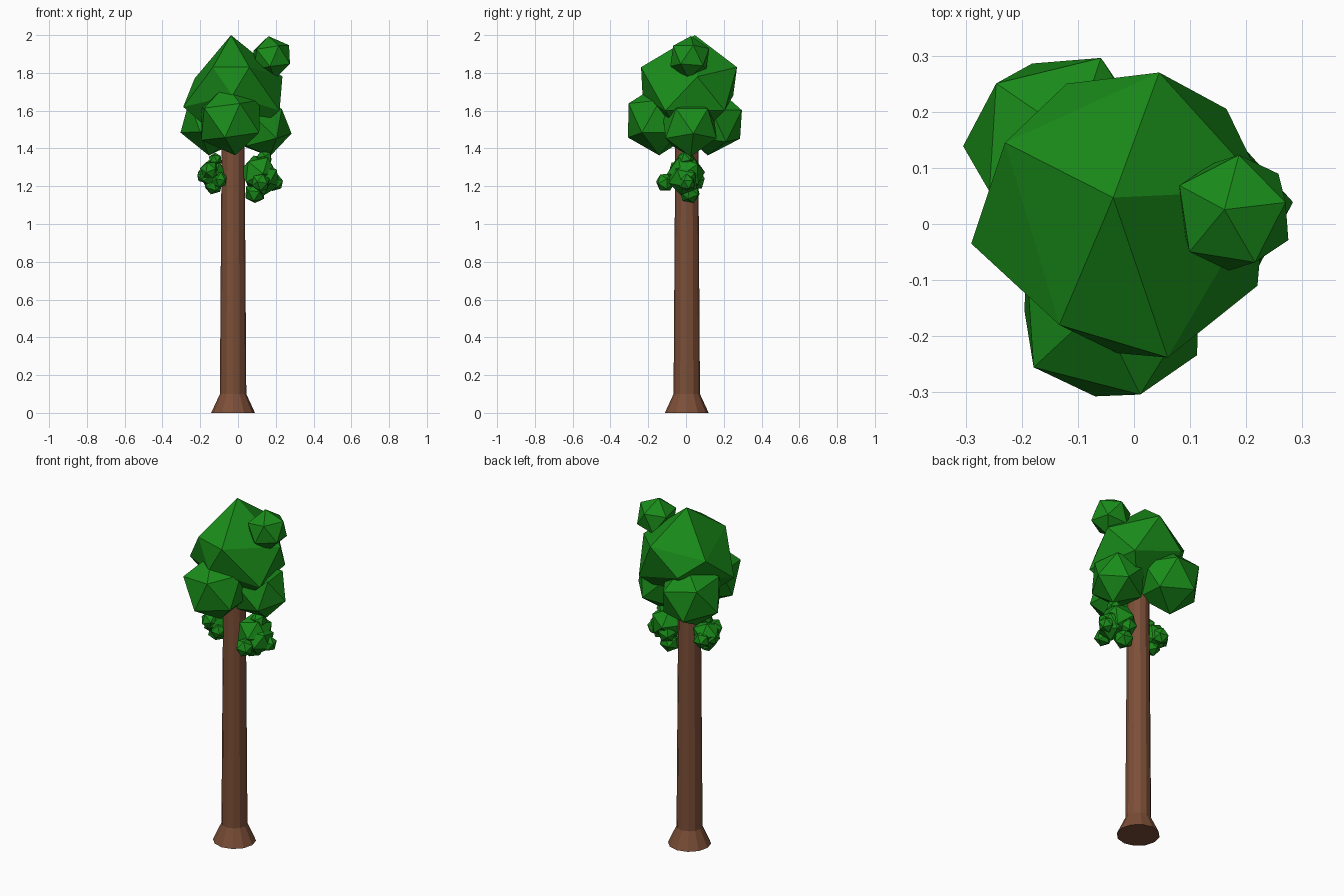
import bpy, bmesh
from mathutils import Vector, Matrix

cube = bpy.data.objects.get("Cube")
if cube:
    bpy.data.objects.remove(cube, do_unlink=True)


def material(name, rgb):
    m = bpy.data.materials.new(name)
    m.use_nodes = True
    m.diffuse_color = (*rgb, 1)
    m.node_tree.nodes["Principled BSDF"].inputs["Base Color"].default_value = (*rgb, 1)
    return m


GREEN = material("leaf green", (0.01, 0.262, 0.01))
BROWN = material("bark brown", (0.2, 0.077, 0.039))


def finish(name, bm, mat):
    bmesh.ops.recalc_face_normals(bm, faces=bm.faces)
    mesh = bpy.data.meshes.new(name)
    bm.to_mesh(mesh)
    bm.free()
    mesh.materials.append(mat)
    obj = bpy.data.objects.new(name, mesh)
    bpy.context.collection.objects.link(obj)
    return obj


def clump(name, center, radius, pole, toward):
    """Twenty-sided leaf ball: one corner at pole, its neighbour swung toward a direction."""
    z = Vector(pole).normalized()
    y = z.cross(Vector(toward)).normalized()
    turn = Matrix((y.cross(z), y, z)).transposed().to_4x4()
    bm = bmesh.new()
    bmesh.ops.create_icosphere(bm, subdivisions=1, radius=radius,
                               matrix=Matrix.Translation(center) @ turn)
    return finish(name, bm, GREEN)


# Trunk: flared foot and a long, gently tapering shaft
bm = bmesh.new()
rings = []
for z, r in ((0, 0.116), (0.1, 0.07), (1.55, 0.06)):
    ring = bmesh.ops.create_circle(bm, segments=12, radius=r,
                                   matrix=Matrix.Translation((-0.026, 0.004, z)))["verts"]
    rings.append(ring)
for low, high in zip(rings, rings[1:]):
    for i in range(12):
        j = (i + 1) % 12
        bm.faces.new((low[i], low[j], high[j], high[i]))
bm.faces.new(rings[0])
bm.faces.new(rings[-1])
finish("trunk", bm, BROWN)

# Main crown: irregular faceted mass spanned by its corners
corners = [(-0.037, 0.047, 2.0),
           (0.045, 0.27, 1.83), (-0.23, 0.145, 1.77), (-0.133, -0.18, 1.83),
           (0.06, -0.238, 1.83), (0.235, 0.06, 1.78),
           (-0.29, -0.035, 1.62), (-0.03, -0.23, 1.68), (0.22, -0.11, 1.6),
           (0.165, 0.205, 1.6), (-0.12, 0.25, 1.68), (-0.03, 0, 1.4)]
bm = bmesh.new()
for c in corners:
    bm.verts.new(c)
bmesh.ops.convex_hull(bm, input=bm.verts)
finish("main_crown", bm, GREEN)

# Large leaf clumps around the crown
clump("top_clump", (0.178, 0.02, 1.882), 0.114, (-0.15, 0.05, 1), (1, 0.15, 0))
clump("front_clump", (-0.04, -0.146, 1.55), 0.188, (0.055, -0.17, 0.095), (0.165, -0.08, -0.085))
clump("back_clump", (-0.13, 0.135, 1.545), 0.185, (-0.6, 0.6, 0.45), (1, 1, 0.2))
clump("left_clump", (0.128, 0.02, 1.512), 0.16, (0.165, 0.02, -0.035), (0, 0, -1))

# Small bushy clusters under the crown: center and radius of each ball
left_bush = [((0.11, 0, 1.27), 0.103), ((0.14, -0.01, 1.24), 0.088),
             ((0.195, 0.005, 1.22), 0.047), ((0.138, 0, 1.345), 0.046),
             ((0.09, 0.02, 1.165), 0.058), ((0.12, -0.11, 1.22), 0.052),
             ((0.09, 0.05, 1.23), 0.055)]
right_bush = [((-0.135, 0, 1.265), 0.08), ((-0.12, -0.02, 1.34), 0.038),
              ((-0.13, -0.01, 1.205), 0.05), ((-0.18, 0.01, 1.255), 0.041),
              ((-0.14, 0.05, 1.25), 0.05), ((-0.1, -0.04, 1.235), 0.047),
              ((-0.15, -0.045, 1.285), 0.052)]
for side, bush in (("left", left_bush), ("right", right_bush)):
    for i, (center, radius) in enumerate(bush):
        clump(f"{side}_bush_ball_{i + 1}", center, radius,
              (0.3 * (i % 3) - 0.3, 0.4 - 0.2 * i, 1), (1, 0.3 * i - 1, 0))
